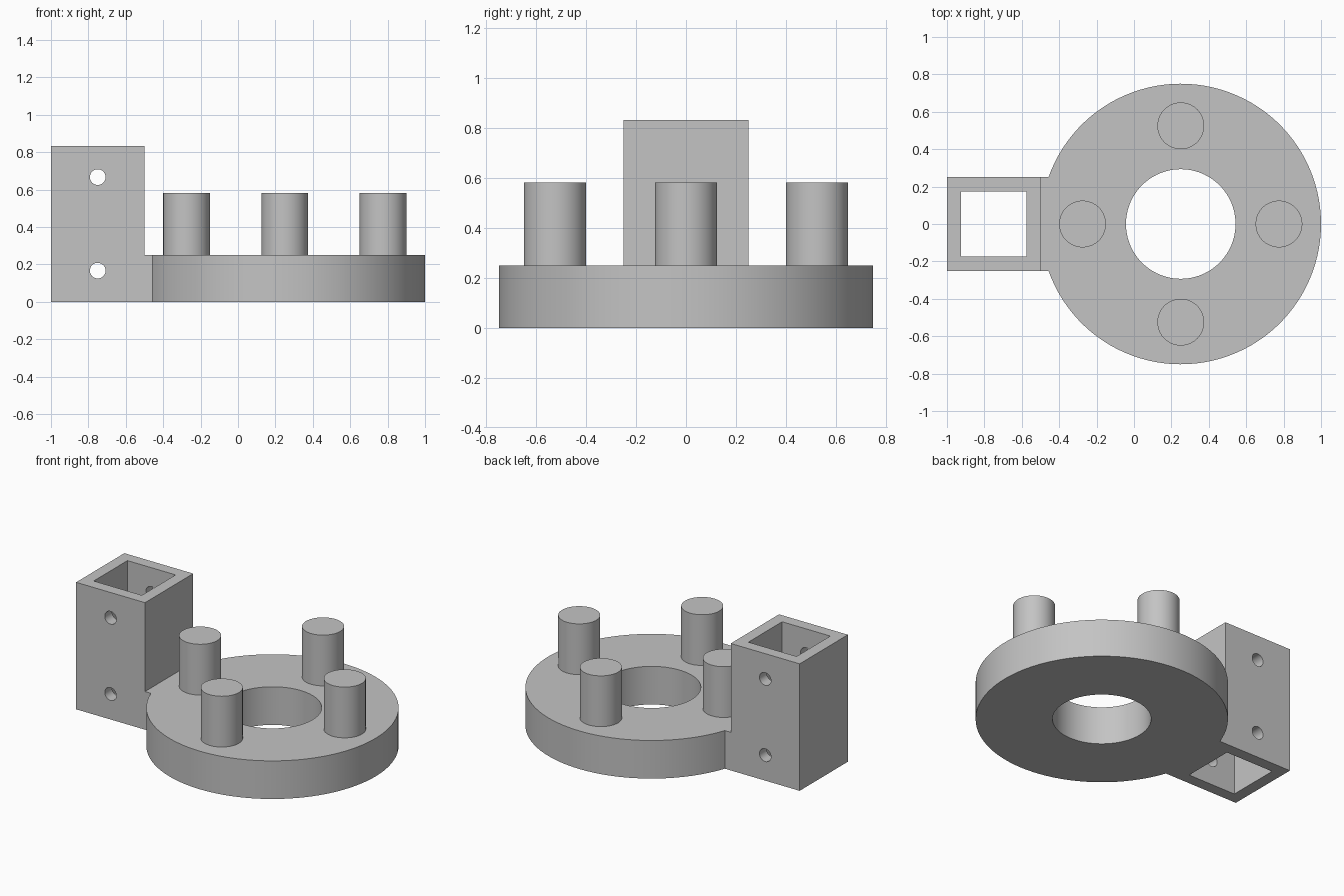
import bpy
import bmesh
from math import asin, cos, sin, pi, radians

default_cube = bpy.data.objects.get("Cube")
if default_cube:
    bpy.data.objects.remove(default_cube, do_unlink=True)

CENTER_X = 0.25      # axis of the ring
RING_R = 0.75
BASE_H = 0.25
SOCKET_X = -0.75     # axis of the square socket
SOCKET_W = 0.5
SOCKET_H = 0.833

grey = bpy.data.materials.new("plain grey")
grey.use_nodes = True
grey.diffuse_color = (0.55, 0.55, 0.55, 1)
grey.node_tree.nodes["Principled BSDF"].inputs["Base Color"].default_value = grey.diffuse_color


def prism(name, outline, z0, z1):
    """Extrude a counter-clockwise outline from z0 to z1."""
    bm = bmesh.new()
    face = bm.faces.new([bm.verts.new((x, y, z0)) for x, y in outline])
    grown = bmesh.ops.extrude_face_region(bm, geom=[face], use_keep_orig=True)
    top = [g for g in grown["geom"] if isinstance(g, bmesh.types.BMVert)]
    bmesh.ops.translate(bm, verts=top, vec=(0, 0, z1 - z0))
    bmesh.ops.recalc_face_normals(bm, faces=bm.faces)
    mesh = bpy.data.meshes.new(name)
    bm.to_mesh(mesh)
    bm.free()
    mesh.materials.append(grey)
    obj = bpy.data.objects.new(name, mesh)
    bpy.context.collection.objects.link(obj)
    return obj


def arc(cx, cy, r, start=0.0, end=2 * pi, steps=96):
    return [(cx + r * cos(start + (end - start) * i / steps),
             cy + r * sin(start + (end - start) * i / steps)) for i in range(steps + 1)]


def circle(cx, cy, r, steps=64):
    return arc(cx, cy, r, steps=steps)[:-1]


def square(cx, width):
    h = width / 2
    return [(cx - h, -h), (cx + h, -h), (cx + h, h), (cx - h, h)]


def cut(obj, cutter):
    """Subtract the cutter, apply the result and discard the cutter."""
    mod = obj.modifiers.new("cut", 'BOOLEAN')
    mod.operation = 'DIFFERENCE'
    mod.solver = 'EXACT'
    mod.object = cutter
    bpy.context.view_layer.objects.active = obj
    bpy.ops.object.modifier_apply(modifier=mod.name)
    bpy.data.objects.remove(cutter, do_unlink=True)


# Ring base, its outline running into a short neck at the socket
half = SOCKET_W / 2
neck = asin(half / RING_R)
outline = arc(CENTER_X, 0, RING_R, neck - pi, pi - neck)
outline += [(SOCKET_X + half, half), (SOCKET_X + half, -half)]
base = prism("ring_base", outline, 0, BASE_H)
cut(base, prism("bore_cutter", circle(CENTER_X, 0, 0.293, 96), -0.1, BASE_H + 0.1))

# Square socket, open at both ends, with cross holes front to back
socket = prism("square_socket", square(SOCKET_X, SOCKET_W), 0, SOCKET_H)
cut(socket, prism("socket_cutter", square(SOCKET_X, 0.35), -0.1, SOCKET_H + 0.1))
for z in (0.167, 0.667):
    drill = prism("drill_cutter", circle(0, 0, 0.042, 32), -0.5, 0.5)
    drill.location = (SOCKET_X, 0, z)
    drill.rotation_euler = (radians(90), 0, 0)
    cut(socket, drill)

# Four pegs around the bore
parts = [base, socket]
for name, dx, dy in (("left", 1, 0), ("back", 0, 1), ("right", -1, 0), ("front", 0, -1)):
    spot = circle(CENTER_X + 0.525 * dx, 0.525 * dy, 0.125)
    parts.append(prism(name + "_peg", spot, BASE_H, 0.583))

# Smooth round walls, sharp rims
bpy.ops.object.select_all(action='DESELECT')
for obj in parts:
    obj.select_set(True)
bpy.context.view_layer.objects.active = base
bpy.ops.object.shade_smooth_by_angle(angle=radians(30))
